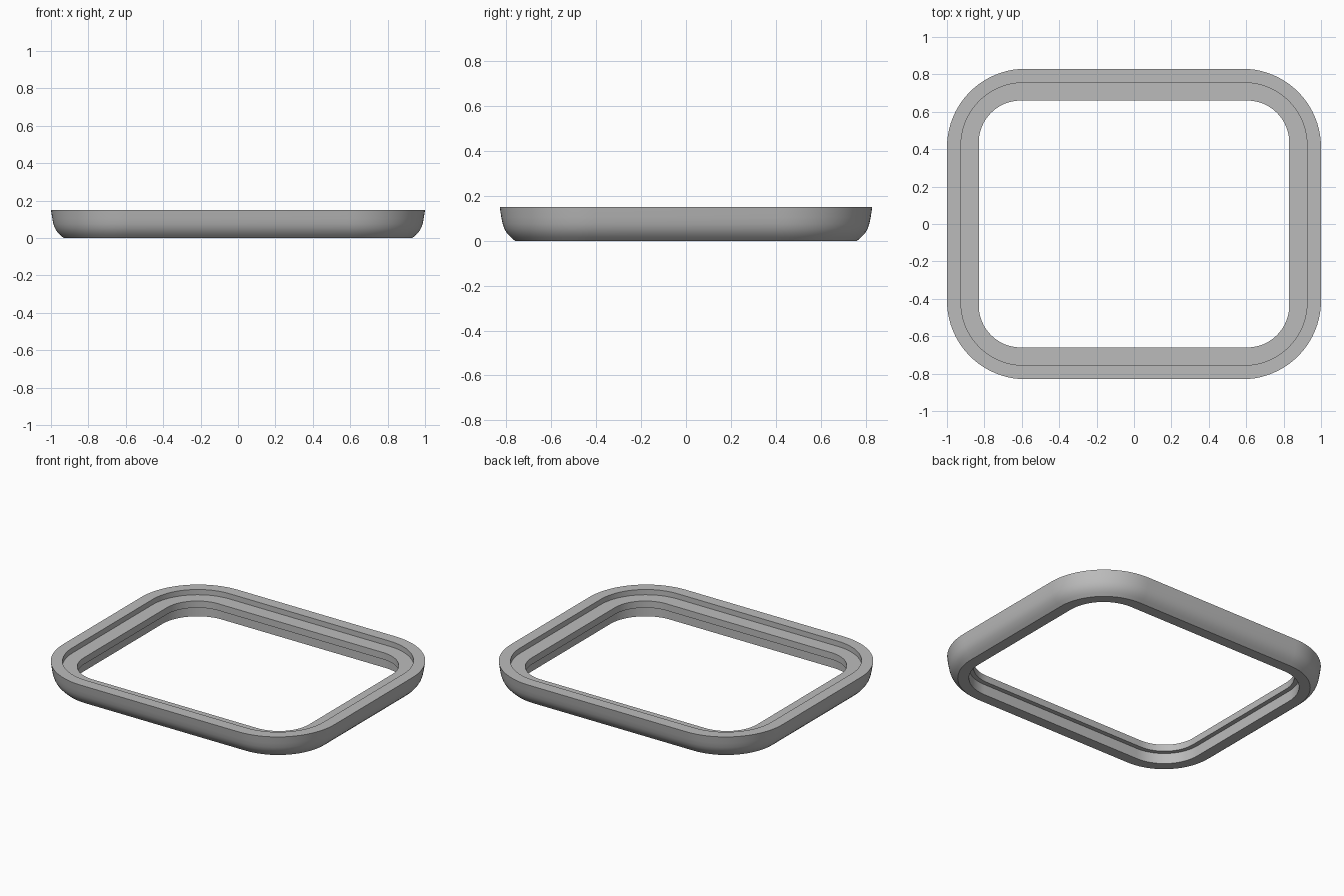
import bpy, bmesh, math

HALF_X, HALF_Y, CORNER = 1.0, 0.83, 0.42
STEPS = 20  # segments per rounded corner

cube = bpy.data.objects.get("Cube")
if cube:
    bpy.data.objects.remove(cube, do_unlink=True)

grey = bpy.data.materials.new("light grey")
grey.use_nodes = True
colour = (0.5, 0.5, 0.5, 1)
grey.diffuse_color = colour
grey.node_tree.nodes["Principled BSDF"].inputs["Base Color"].default_value = colour


def rounded_loop(bm, inset, z):
    """Ring of vertices around a rounded rectangle."""
    r = CORNER - inset * 1.15
    cx, cy = HALF_X - inset - r, HALF_Y - inset - r
    ring = []
    for quarter, (sx, sy) in enumerate([(1, 1), (-1, 1), (-1, -1), (1, -1)]):
        for i in range(STEPS + 1):
            a = (quarter + i / STEPS) * math.pi / 2
            ring.append(bm.verts.new((sx * cx + r * math.cos(a),
                                      sy * cy + r * math.sin(a), z)))
    return ring


def sweep_frame(name, profile):
    """Sweep a closed (inset, height) section around the frame."""
    bm = bmesh.new()
    rings = [rounded_loop(bm, *p) for p in profile]
    n = len(rings[0])
    for k, a in enumerate(rings):
        b = rings[(k + 1) % len(rings)]
        for i in range(n):
            j = (i + 1) % n
            bm.faces.new((a[i], a[j], b[j], b[i]))
    bmesh.ops.recalc_face_normals(bm, faces=bm.faces)
    mesh = bpy.data.meshes.new(name)
    bm.to_mesh(mesh)
    bm.free()
    mesh.materials.append(grey)
    obj = bpy.data.objects.new(name, mesh)
    bpy.context.collection.objects.link(obj)
    bpy.context.view_layer.objects.active = obj
    obj.select_set(True)
    bpy.ops.object.shade_smooth_by_angle(angle=math.radians(30))
    obj.select_set(False)
    return obj


# Section: curved outer wall, flat base, recess under lip, ledge, top rim
section = [
    (0.0, 0.15), (0.007, 0.105), (0.013, 0.075), (0.021, 0.053),
    (0.033, 0.033), (0.049, 0.016), (0.068, 0.0),
    (0.14, 0.0), (0.14, 0.07),
    (0.17, 0.07), (0.17, 0.115),
    (0.075, 0.115), (0.075, 0.15),
]
sweep_frame("bezel_frame", section)
